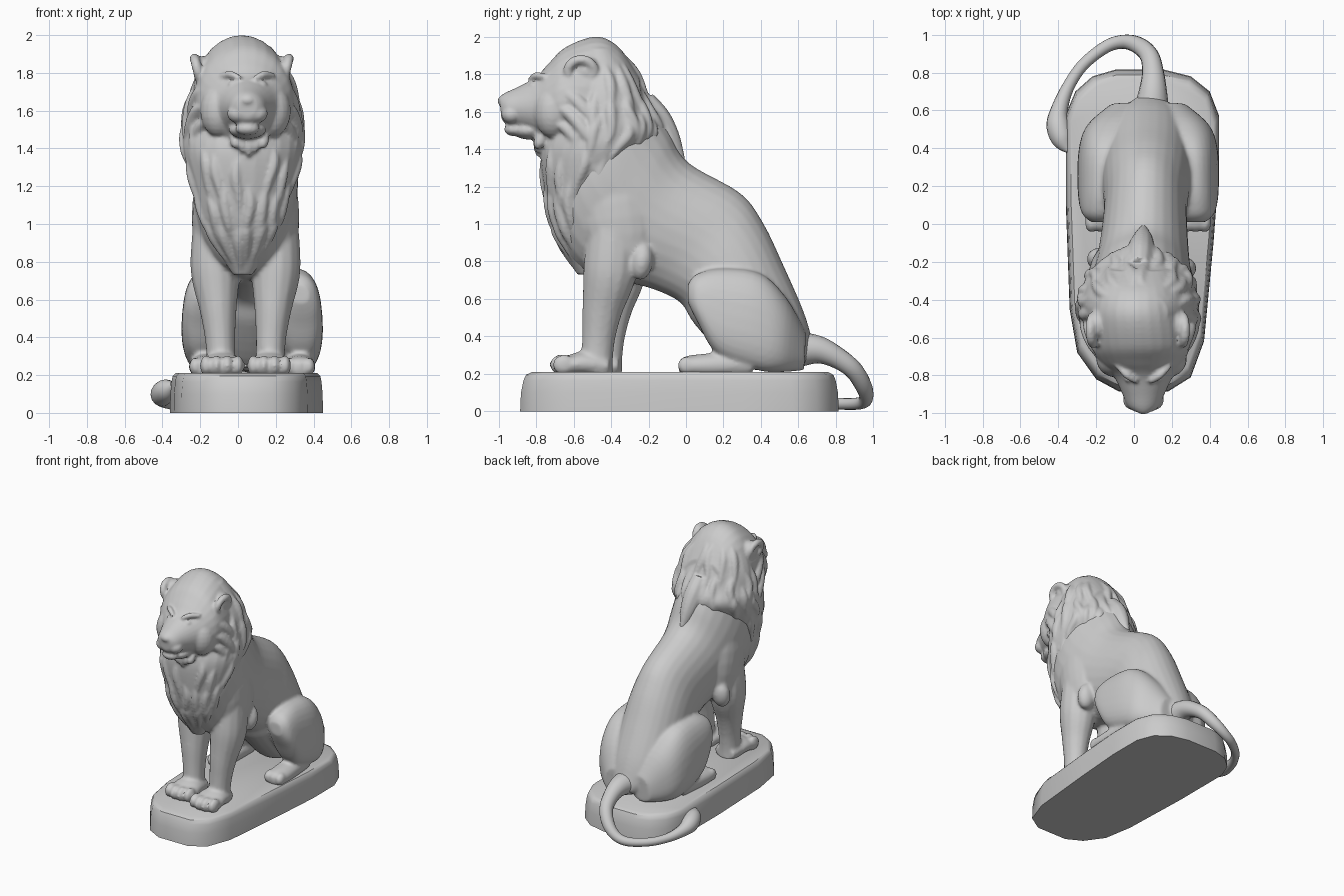
import bpy, bmesh, math, random
from mathutils import Vector, Matrix

if "Cube" in bpy.data.objects:
    bpy.data.objects.remove(bpy.data.objects["Cube"])

random.seed(4)
CX = 0.04  # body centre line


def smooth_rows(rows, n=5):
    """Catmull-Rom interpolation of equal-length tuples."""
    out = []
    for i in range(len(rows) - 1):
        a, b, c, d = (rows[max(0, min(len(rows) - 1, i + k))] for k in (-1, 0, 1, 2))
        for s in range(n):
            t = s / n
            out.append([0.5 * (2 * q + (r - p) * t + (2 * p - 5 * q + 4 * r - u) * t * t
                               + (3 * q - p - 3 * r + u) * t ** 3) for p, q, r, u in zip(a, b, c, d)])
    out.append(list(rows[-1]))
    return out


def skin(bm, rings):
    vs = [[bm.verts.new(p) for p in r] for r in rings]
    n = len(vs[0])
    for a, b in zip(vs, vs[1:]):
        for i in range(n):
            bm.faces.new((a[i], a[(i + 1) % n], b[(i + 1) % n], b[i]))
    bm.faces.new(vs[0][::-1])
    bm.faces.new(vs[-1])


def loft(bm, slices, seg=28, lean=0.0, power=1.0):
    """Slices: (y1, z1, y2, z2, half width, x centre); lean shifts the top in x, power < 1 squares it."""
    def curve(v):
        return math.copysign(abs(v) ** power, v)
    rings = []
    for y1, z1, y2, z2, w, x in smooth_rows(slices):
        ring = []
        for i in range(seg):
            t = 2 * math.pi * i / seg
            c, s = curve(math.cos(t)), curve(math.sin(t))
            ring.append((x + w * s + lean * c * w, (y1 + y2) / 2 + c * (y1 - y2) / 2,
                         (z1 + z2) / 2 + c * (z1 - z2) / 2))
        rings.append(ring)
    skin(bm, rings)


def tube(bm, pts, ref=(0, 1, 0), flat=1.0, seg=14):
    """Tapered tube through (x, y, z, radius)."""
    rows = smooth_rows(pts)
    ps = [Vector(r[:3]) for r in rows]
    rings = []
    for i, r in enumerate(rows):
        t = (ps[min(i + 1, len(ps) - 1)] - ps[max(i - 1, 0)]).normalized()
        u = t.cross(Vector(ref)).normalized()
        v = u.cross(t)
        rings.append([ps[i] + max(r[3], 0.004) * (u * math.cos(a) * flat + v * math.sin(a))
                      for a in (2 * math.pi * k / seg for k in range(seg))])
    skin(bm, rings)


def ball(bm, loc, size, tilt=0.0):
    m = Matrix.Translation(loc) @ Matrix.Rotation(tilt, 4, 'X') @ Matrix.Diagonal((*size, 1))
    bmesh.ops.create_uvsphere(bm, u_segments=20, v_segments=12, radius=1, matrix=m)


def finish(bm, name, voxel=None, relax=2):
    bmesh.ops.recalc_face_normals(bm, faces=bm.faces[:])
    me = bpy.data.meshes.new(name)
    bm.to_mesh(me)
    bm.free()
    ob = bpy.data.objects.new(name, me)
    bpy.context.collection.objects.link(ob)
    bpy.ops.object.select_all(action='DESELECT')
    ob.select_set(True)
    bpy.context.view_layer.objects.active = ob
    if voxel:
        r = ob.modifiers.new("fuse", 'REMESH')
        r.mode, r.voxel_size = 'VOXEL', voxel
        s = ob.modifiers.new("relax", 'SMOOTH')
        s.factor, s.iterations = 0.5, relax
        bpy.ops.object.convert(target='MESH')
    bpy.ops.object.shade_smooth_by_angle(angle=math.radians(40))


# plinth
bm = bmesh.new()
outline = [(.45, .57), (.40, .70), (.30, .78), (.16, .815), (-.1, .815), (-.22, .78), (-.31, .70), (-.36, .58),
           (-.36, .1), (-.34, -.45), (-.30, -.68), (-.2, -.82), (-.08, -.885), (.18, -.885), (.3, -.81),
           (.37, -.62), (.42, -.1), (.45, .3)]
skin(bm, [[(.045 + (x - .045) * k, y * k, z) for x, y in outline]
          for z, k in ((0, 1), (.1, .995), (.165, .98), (.195, .965), (.21, .93))])
finish(bm, "plinth")

# torso
bm = bmesh.new()
loft(bm, [(.70, .30, .5, .21, .08, .08), (.675, .38, .4, .22, .16, .08), (.625, .54, .25, .25, .225, .075),
          (.52, .78, .05, .46, .24, .07), (.415, 1.0, -.03, .58, .23, .065), (.29, 1.165, -.17, .65, .22, .06),
          (.01, 1.33, -.32, .69, .24, .05), (-.09, 1.5, -.55, .75, .27, CX), (-.18, 1.64, -.69, .93, .28, CX),
          (-.25, 1.75, -.75, 1.15, .26, CX), (-.33, 1.83, -.75, 1.35, .24, CX)])

for s in (-1, 1):
    # haunches and hind feet
    hx = .075
    loft(bm, [(.01, .68, .01, .58, .05, hx + s * .25), (.06, .735, .06, .48, .1, hx + s * .25),
              (.2, .765, .17, .3, .125, hx + s * .245), (.4, .735, .38, .22, .13, hx + s * .235),
              (.54, .6, .51, .21, .125, hx + s * .195), (.64, .42, .63, .22, .085, hx + s * .11)],
         lean=-s * .15, power=.82)
    loft(bm, [(-.035, .27, -.035, .2, .04, hx + s * .25), (0, .295, 0, .19, .08, hx + s * .25),
              (.12, .31, .12, .18, .085, hx + s * .25), (.35, .33, .35, .18, .08, hx + s * .24)])
    for k in (-1, 0, 1):
        ball(bm, (hx + s * .25 + k * .05, .005, .245), (.034, .05, .048))
    # shoulders, front legs and elbows
    dy = .05 if s < 0 else 0
    ball(bm, (CX + s * .17, -.36 + dy, 1.03), (.115, .2, .34), .15)
    lx = CX + s * .01
    tube(bm, [(lx + s * .15, -.39 + dy, .98, .135), (lx + s * .15, -.405 + dy, .75, .145),
              (lx + s * .135, -.445 + dy, .55, .11), (lx + s * .125, -.465 + dy, .4, .09),
              (lx + s * .12, -.475 + dy, .28, .086), (lx + s * .12, -.48 + dy, .2, .092)], flat=.9)
    ball(bm, (CX + s * .22, -.235 + dy, .80), (.07, .06, .10), -.15)
    # front paws with toes
    px = lx + s * .115
    loft(bm, [(-.695 + dy, .26, -.695 + dy, .2, .07, px), (-.64 + dy, .295, -.64 + dy, .19, .108, px),
              (-.54 + dy, .32, -.54 + dy, .19, .108, px), (-.41 + dy, .29, -.41 + dy, .19, .085, px)])
    for k in (-1.5, -.5, .5, 1.5):
        ball(bm, (px + k * .056, -.675 + dy + abs(k) * .015, .25), (.032, .06, .054))
finish(bm, "body_and_legs", .0125, 5)

# head
bm = bmesh.new()
hx = .05
loft(bm, [(-.995, 1.68, -.985, 1.56, .05, hx), (-.965, 1.7, -.955, 1.53, .085, hx),
          (-.89, 1.735, -.89, 1.51, .115, hx), (-.8, 1.785, -.8, 1.47, .16, hx), (-.73, 1.86, -.73, 1.42, .22, CX),
          (-.64, 1.945, -.64, 1.37, .26, .035), (-.48, 2.0, -.45, 1.33, .26, .02),
          (-.36, 1.945, -.3, 1.4, .225, .02), (-.25, 1.79, -.22, 1.5, .17, .02)])
# nose, chin, muzzle and lower jaw
ball(bm, (hx, -.972, 1.655), (.042, .035, .028))
ball(bm, (hx, -.92, 1.505), (.065, .05, .036))
ball(bm, (hx, -.83, 1.5), (.1, .1, .05))
for s in (-1, 1):
    ball(bm, (hx + s * .05, -.93, 1.585), (.058, .055, .05))
    # brows, eyes and cheeks
    tube(bm, [(hx + s * .035, -.835, 1.768, .012), (hx + s * .085, -.80, 1.79, .02),
              (hx + s * .14, -.745, 1.785, .014)])
    ball(bm, (hx + s * .078, -.815, 1.742), (.026, .022, .015))
    ball(bm, (CX + s * .14, -.71, 1.6), (.1, .1, .14))
    # ears: rounded rim standing off the head
    rim = []
    for k in range(9):
        a = math.radians(-140 + k * 35)
        rim.append((.02 + s * (.235 + .015 * math.cos(a)), -.56 + .07 * math.sin(a),
                    1.815 + .062 * math.cos(a), .026))
    tube(bm, rim, ref=(1, 0, 0), seg=10)
    ball(bm, (.02 + s * .205, -.53, 1.815), (.05, .08, .075))

# mane core: horizontal slices (z, back y, front y, half width)
mane = [(1.94, -.36, -.58, .15), (1.85, -.29, -.62, .215), (1.72, -.225, -.64, .275), (1.6, -.17, -.68, .3),
        (1.5, -.12, -.74, .315), (1.38, -.2, -.775, .315), (1.2, -.33, -.76, .265), (1.0, -.42, -.72, .21),
        (.85, -.45, -.645, .13), (.73, -.5, -.58, .05)]
loft(bm, [(b, z, f, z, w, .025) for z, b, f, w in mane])


def on_mane(deg, z, lift=0.0):
    """Point on the mane surface; 0 degrees is the chest."""
    z = max(.74, min(1.93, z))
    for p, q in zip(mane, mane[1:]):
        if q[0] <= z <= p[0]:
            t = (p[0] - z) / (p[0] - q[0])
            b, f, w = (p[i] + (q[i] - p[i]) * t for i in (1, 2, 3))
            a = math.radians(deg)
            return (.025 + (w + lift) * math.sin(a), (b + f) / 2 - ((b - f) / 2 + lift) * math.cos(a), z)


def lock(deg, top, length, r):
    sway = random.uniform(-8, 8)
    tube(bm, [(*on_mane(deg, top, -.02), r * .5), (*on_mane(deg + sway, top - length * .35, -.012), r),
              (*on_mane(deg + sway * .3, top - length * .7, -.01), r * .75),
              (*on_mane(deg, top - length, -.005), .006)], seg=10)


# chest, side and back locks
for top, length, span, step in ((1.42, .34, 100, 25), (1.22, .32, 75, 25), (1.04, .26, 60, 24)):
    for d in range(-span, span + 1, step):
        lock(d + random.uniform(-5, 5), top + random.uniform(-.05, .05), length, .033)
for top, length, start in ((1.88, .3, 100), (1.74, .32, 75), (1.6, .26, 65)):
    for d in range(start, 361 - start, 23):
        lock(d + random.uniform(-5, 5), top + random.uniform(-.04, .04), length, .034)
# broad locks sweeping back from the face, leaving the ears free
for a in range(-150, 151, 20):
    s, c = math.sin(math.radians(a)), math.cos(math.radians(a))
    if 35 < abs(a) < 65:
        continue
    tube(bm, [(.03 + .22 * s, -.69, 1.62 + .24 * c, .02), (.03 + .25 * s, -.62, 1.62 + .28 * c - .03 * abs(s), .038),
              (.03 + .28 * s, -.53, 1.6 + .325 * c - .12 * abs(s), .038),
              (.03 + .285 * s, -.45, 1.58 + .34 * c - .24 * abs(s), .01)],
         ref=(.2, .1, 1) if abs(s) > .5 else (1, .1, 0), seg=10)
# pointed nape of the mane running onto the back
tube(bm, [(.03, -.27, 1.62, .08), (.035, -.19, 1.52, .085), (.045, -.10, 1.41, .06), (.05, -.01, 1.31, .01)],
     ref=(1, 0, 0), flat=1.5)
# beard
for k in range(-2, 3):
    x = .06 + k * .036
    tube(bm, [(x, -.74, 1.5, .03), (x, -.785, 1.43, .03), (x * .95, -.79, 1.36 + .02 * abs(k), .008)], seg=10)
finish(bm, "head_and_mane", .0105, 2)

# tail with tuft, curling round the plinth
bm = bmesh.new()
tube(bm, [(.09, .58, .33, .10), (.10, .70, .33, .075), (.10, .80, .29, .058), (.08, .89, .225, .05),
          (.02, .945, .14, .045), (-.06, .962, .075, .037), (-.15, .935, .045, .033), (-.27, .84, .04, .031),
          (-.35, .72, .05, .033), (-.395, .60, .075, .046), (-.4, .52, .1, .063), (-.375, .44, .125, .055),
          (-.345, .385, .15, .015)], ref=(0, 0, 1), seg=16)
finish(bm, "tail")
